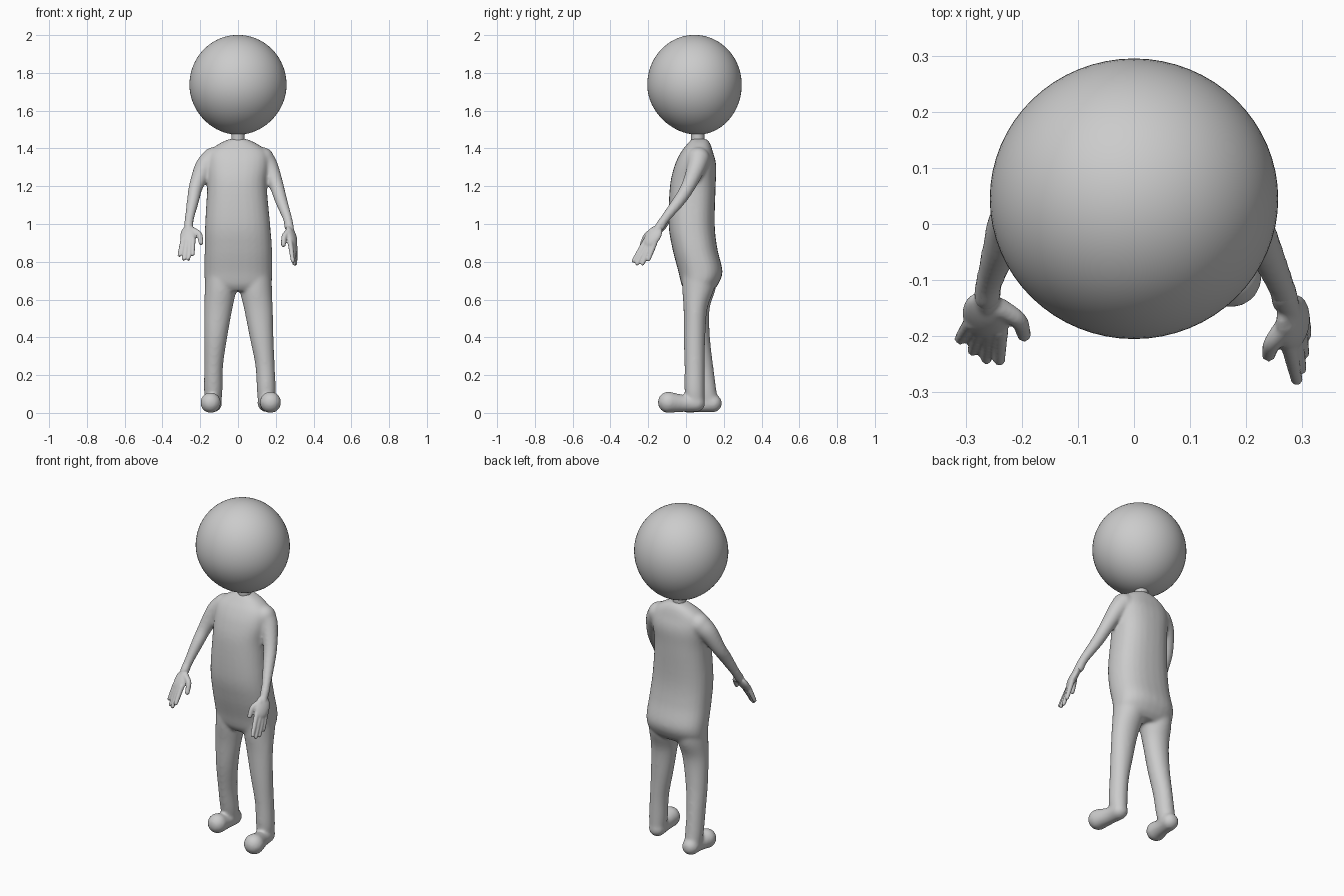
import bpy, bmesh, math
from mathutils import Vector, Matrix

if "Cube" in bpy.data.objects:
    bpy.data.objects.remove(bpy.data.objects["Cube"])

N = 28


def spline(rows, steps=5):
    """Catmull-Rom interpolation of rows of numbers."""
    rows = [Vector(r) for r in rows]
    p = [2 * rows[0] - rows[1]] + rows + [2 * rows[-1] - rows[-2]]
    out = []
    for i in range(1, len(p) - 2):
        a, b, c, d = p[i - 1:i + 3]
        for s in range(steps):
            t = s / steps
            out.append(0.5 * (2 * b + (c - a) * t + (2 * a - 5 * b + 4 * c - d) * t * t
                              + (3 * b - a - 3 * c + d) * t ** 3))
    return out + [rows[-1]]


def skin(bm, rings):
    loops = [[bm.verts.new(c) for c in r] for r in rings]
    faces = [bm.faces.new(loops[0]), bm.faces.new(loops[-1])]
    for a, b in zip(loops, loops[1:]):
        for i in range(N):
            j = (i + 1) % N
            faces.append(bm.faces.new((a[i], a[j], b[j], b[i])))
    bmesh.ops.recalc_face_normals(bm, faces=faces)


def column(bm, rows, power=2.0):
    """Stack of level rings: x, y, z, half width, half depth."""
    def ring(x, y, z, rx, ry):
        pts = []
        for i in range(N):
            a = math.tau * i / N
            c, s = math.cos(a), math.sin(a)
            pts.append((x + rx * math.copysign(abs(c) ** (2 / power), c),
                        y + ry * math.copysign(abs(s) ** (2 / power), s), z))
        return pts
    skin(bm, [ring(*r) for r in spline(rows)])


def tube(bm, rows):
    """Round-ended tube along a path: x, y, z, radius."""
    pts = spline(rows)
    rings = []
    for i, p in enumerate(pts):
        t = (pts[min(i + 1, len(pts) - 1)] - pts[max(i - 1, 0)]).to_3d()
        t = Vector(t[:3]).normalized()
        side = t.cross(Vector((0.9, 0.3, 0.1))).normalized()
        up = t.cross(side)
        c = Vector(p[:3])
        rings.append([c + p[3] * (side * math.cos(math.tau * k / N) + up * math.sin(math.tau * k / N))
                      for k in range(N)])
    skin(bm, rings)
    for p in (pts[0], pts[-1]):
        bmesh.ops.create_uvsphere(bm, u_segments=20, v_segments=12, radius=p[3],
                                  matrix=Matrix.Translation(Vector(p[:3])))


def finish(bm, name, voxel=0, smooth=0):
    me = bpy.data.meshes.new(name)
    bm.to_mesh(me)
    bm.free()
    ob = bpy.data.objects.new(name, me)
    bpy.context.collection.objects.link(ob)
    if voxel:
        m = ob.modifiers.new("fuse", 'REMESH')
        m.mode = 'VOXEL'
        m.voxel_size = voxel
        m.use_smooth_shade = True
        s = ob.modifiers.new("soften", 'SMOOTH')
        s.factor = 0.5
        s.iterations = smooth
    for f in me.polygons:
        f.use_smooth = True
    return ob


# body: torso, legs, feet and arms fused into one skin
bm = bmesh.new()
column(bm, [(0, .07, 1.45, .045, .04), (0, .068, 1.425, .10, .06), (0, .058, 1.38, .155, .085),
            (0, .05, 1.31, .165, .11), (-.005, .036, 1.2, .158, .121), (-.002, .03, 1.0, .172, .122),
            (.002, .047, .87, .178, .119), (.002, .076, .75, .18, .117),
            (.002, .073, .68, .172, .097), (.002, .068, .645, .13, .07)], 2.4)
column(bm, [(-.088, .076, .78, .085, .095), (-.092, .07, .66, .084, .088), (-.104, .06, .55, .074, .065),
            (-.118, .067, .4, .061, .06), (-.129, .088, .25, .05, .056),
            (-.131, .108, .12, .049, .053), (-.132, .125, .04, .042, .048)])
column(bm, [(.09, .076, .78, .088, .095), (.094, .065, .66, .086, .085), (.108, .05, .55, .076, .063),
            (.125, .045, .4, .063, .057), (.143, .045, .25, .051, .053),
            (.15, .045, .12, .05, .053), (.15, .05, .04, .042, .048)])
feet = [[(-.132, .143, .051, .048), (-.136, .08, .048, .044), (-.145, .015, .054, .055)],
        [(.15, .055, .052, .047), (.158, -.01, .05, .045), (.172, -.093, .056, .057)]]
arms = [[(-.13, .062, 1.345, .062), (-.178, .045, 1.3, .052), (-.222, .005, 1.2, .038),
         (-.237, -.04, 1.13, .033), (-.257, -.1, 1.03, .025), (-.262, -.13, .985, .026)],
        [(.13, .065, 1.345, .062), (.165, .055, 1.3, .05), (.205, .012, 1.2, .038),
         (.228, -.035, 1.125, .033), (.262, -.11, 1.03, .025), (.27, -.138, .985, .026)]]
for path in feet + arms:
    tube(bm, path)
for v in bm.verts:
    v.co.z = max(v.co.z, 0)
finish(bm, "body", 0.008, 12)


# hands: flat palm, four fingers and a thumb
def hand(name, wrist, palm, bases, tips, thumb):
    bm = bmesh.new()
    wrist, palm = Vector(wrist), Vector(palm)
    along = (palm - wrist).normalized()
    across = Vector(bases[3]) - Vector(bases[0])
    across = (across - along * across.dot(along)).normalized()
    thick = along.cross(across)
    m = Matrix((along * .066, across * .044, thick * .021)).transposed().to_4x4()
    bmesh.ops.create_uvsphere(bm, u_segments=24, v_segments=16, radius=1,
                              matrix=Matrix.Translation(palm) @ m)
    tube(bm, [(*(wrist - along * .02), .022), (*wrist, .023), (*palm, .018)])
    for b, t in zip(bases, tips):
        mid = (Vector(b) + Vector(t)) / 2
        tube(bm, [(*b, .014), (*mid, .0125), (*t, .0105)])
    tube(bm, [(*thumb[0], .018), (*thumb[1], .015), (*thumb[2], .0125)])
    bmesh.ops.recalc_face_normals(bm, faces=bm.faces[:])
    finish(bm, name, 0.005, 4)


hand("right_hand", (-.261, -.12, 1.0), (-.263, -.163, .94),
     [(-.29, -.175, .92), (-.272, -.185, .91), (-.256, -.19, .91), (-.238, -.19, .92)],
     [(-.31, -.205, .835), (-.287, -.225, .815), (-.263, -.24, .815), (-.24, -.243, .84)],
     [(-.238, -.15, .965), (-.205, -.172, .945), (-.196, -.198, .9)])
hand("left_hand", (.269, -.132, 1.0), (.283, -.175, .935),
     [(.275, -.215, .91), (.286, -.2, .9), (.294, -.185, .895), (.3, -.165, .9)],
     [(.29, -.278, .805), (.298, -.258, .79), (.303, -.23, .79), (.306, -.198, .812)],
     [(.27, -.18, .96), (.246, -.212, .935), (.24, -.233, .89)])

# neck
bm = bmesh.new()
column(bm, [(0, .063, 1.40, .037, .037), (0, .062, 1.45, .035, .035), (0, .06, 1.52, .038, .038)])
finish(bm, "neck")

# head: sphere narrowing slightly towards the neck
bm = bmesh.new()
bmesh.ops.create_uvsphere(bm, u_segments=64, v_segments=40, radius=1)
for v in bm.verts:
    x, y, z = v.co
    k = 1 - .04 * max(0, -z) ** 2
    v.co = (x * .257 * k, y * .25 * k + .045 + .015 * max(0, -z) ** 2, 1.737 + z * .264)
finish(bm, "head")
